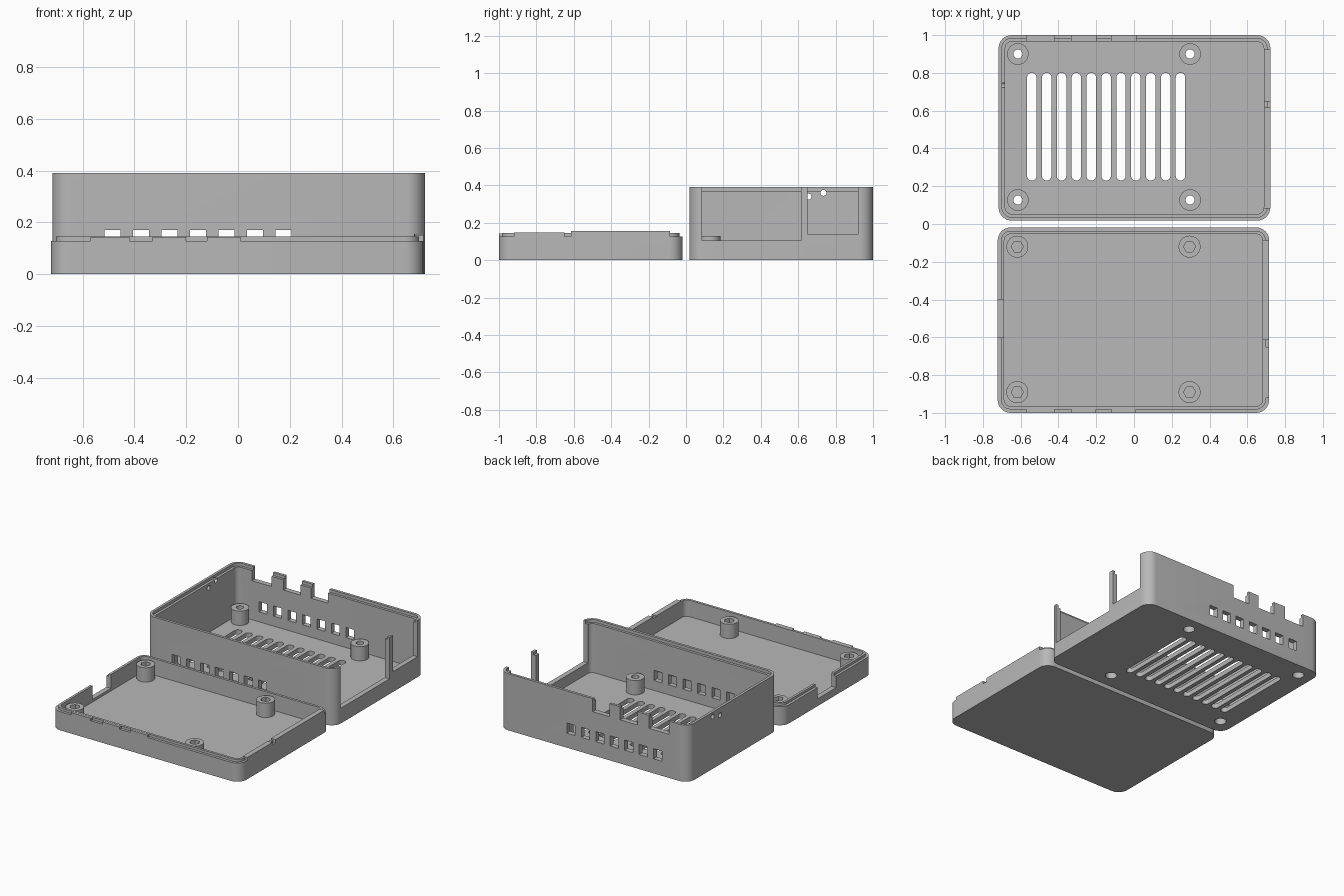
import bpy
import bmesh
from math import pi, cos, sin, radians

cube = bpy.data.objects.get("Cube")
if cube:
    bpy.data.objects.remove(cube, do_unlink=True)

GREY = (0.48, 0.48, 0.48, 1)
plastic = bpy.data.materials.new("grey plastic")
plastic.use_nodes = True
plastic.diffuse_color = GREY
plastic.node_tree.nodes["Principled BSDF"].inputs["Base Color"].default_value = GREY


def prism(name, outline, z0, z1):
    """Extrude a closed outline from z0 to z1."""
    bm = bmesh.new()
    face = bm.faces.new([bm.verts.new((x, y, z0)) for x, y in outline])
    top = bmesh.ops.extrude_face_region(bm, geom=[face])["geom"]
    bmesh.ops.translate(bm, vec=(0, 0, z1 - z0),
                        verts=[v for v in top if isinstance(v, bmesh.types.BMVert)])
    bmesh.ops.recalc_face_normals(bm, faces=bm.faces)
    mesh = bpy.data.meshes.new(name)
    bm.to_mesh(mesh)
    bm.free()
    obj = bpy.data.objects.new(name, mesh)
    bpy.context.collection.objects.link(obj)
    mesh.materials.append(plastic)
    return obj


def rounded(x0, x1, y0, y1, r, inset=0.0, steps=8):
    """Outline of a rounded rectangle, shrunk by inset."""
    pts = []
    corners = [(x1 - r, y1 - r), (x0 + r, y1 - r), (x0 + r, y0 + r), (x1 - r, y0 + r)]
    for q, (cx, cy) in enumerate(corners):
        for i in range(steps + 1):
            a = (q + i / steps) * pi / 2
            pts.append((cx + (r - inset) * cos(a), cy + (r - inset) * sin(a)))
    return pts


def disc(x, y, r, sides=32):
    return [(x + r * cos(2 * pi * i / sides), y + r * sin(2 * pi * i / sides))
            for i in range(sides)]


def box(x0, x1, y0, y1, z0, z1):
    return prism("helper", [(x0, y0), (x1, y0), (x1, y1), (x0, y1)], z0, z1)


def combine(obj, steps):
    """Run (operation, helper) booleans in order, then remove the helpers."""
    for op, helper in steps:
        helper.hide_render = True
        mod = obj.modifiers.new(op, "BOOLEAN")
        mod.operation, mod.object, mod.solver = op, helper, "EXACT"
    bpy.context.view_layer.update()
    graph = bpy.context.evaluated_depsgraph_get()
    mesh = bpy.data.meshes.new_from_object(obj.evaluated_get(graph))
    obj.modifiers.clear()
    obj.data = mesh
    for _, helper in steps:
        bpy.data.objects.remove(helper, do_unlink=True)
    bpy.ops.object.select_all(action="DESELECT")
    obj.select_set(True)
    bpy.context.view_layer.objects.active = obj
    bpy.ops.object.shade_smooth_by_angle(angle=radians(30))


def cut(helper):
    return ("DIFFERENCE", helper)


def add(helper):
    return ("UNION", helper)


WALL, LIP, FLOOR, RADIUS, BOSS_TOP = 0.035, 0.018, 0.032, 0.07, 0.13
PORTS = [(-0.57, -0.42), (-0.33, -0.20), (-0.12, 0.01)]
BOSS_X = (-0.615, 0.297)

# Deep tray: shell with a stepped rim
tray_rect = (-0.717, 0.722, 0.018, 1.0, RADIUS)
TRAY_H = 0.39
tray = prism("deep_tray", rounded(*tray_rect), 0, TRAY_H)
steps = [cut(prism("helper", rounded(*tray_rect, WALL), FLOOR, 0.5)),
         cut(prism("helper", rounded(*tray_rect, LIP), TRAY_H - 0.02, 0.5))]

# Large side openings leaving a thin post between them
steps += [cut(box(0.66, 0.8, 0.085, 0.615, 0.105, 0.5)),
          cut(box(0.66, 0.8, 0.65, 0.92, 0.14, 0.5))]

# Port notches in the back wall
for x0, x1 in PORTS:
    steps.append(cut(box(x0, x1, 0.94, 1.1, 0.30, 0.5)))

# Row of square vents through the front and back walls
for i in range(7):
    x = -0.485 + 0.11 * i
    for y in (0.0, 0.94):
        steps.append(cut(box(x - 0.031, x + 0.031, y, y + 0.1, 0.10, 0.17)))

# Round-ended slots in the floor
for i in range(11):
    x = -0.541 + 0.0787 * i
    steps.append(cut(prism("helper", rounded(x - 0.025, x + 0.025, 0.23, 0.80, 0.0249),
                           -0.1, 0.1)))

# Indicator holes in the left-hand wall
for y, z in ((0.655, 0.34), (0.735, 0.36)):
    hole = prism("helper", disc(0, 0, 0.016, 20), -0.05, 0.05)
    hole.rotation_euler = (0, pi / 2, 0)
    hole.location = (-0.70, y, z)
    steps.append(cut(hole))

# Tray screw posts with through holes and counterbores
for x in BOSS_X:
    for y in (0.127, 0.9):
        steps += [add(prism("helper", disc(x, y, 0.057), 0.01, BOSS_TOP)),
                  cut(prism("helper", disc(x, y, 0.024), -0.1, 0.2)),
                  cut(prism("helper", disc(x, y, 0.037), -0.1, 0.07))]
combine(tray, steps)

# Shallow lid: base, raised inner lip and wall tabs that fill the tray openings
lid_rect = (-0.722, 0.716, -1.0, -0.018, RADIUS)
lid = prism("shallow_lid", rounded(*lid_rect), 0, 0.128)
steps = [add(prism("helper", rounded(*lid_rect, LIP), 0.01, 0.145))]
for x0, x1 in PORTS:
    steps.append(add(box(x0, x1, -1.0, -0.95, 0.05, 0.144)))
steps += [add(box(0.66, 0.716, -0.92, -0.65, 0.05, 0.149)),
          add(box(0.66, 0.716, -0.615, -0.085, 0.05, 0.155)),
          cut(prism("helper", rounded(*lid_rect, WALL), FLOOR, 0.5)),
          cut(box(-0.8, -0.67, -0.6, -0.4, 0.05, 0.5))]

# Lid screw posts with blind hexagonal sockets
for x in BOSS_X:
    for y in (-0.89, -0.12):
        steps += [add(prism("helper", disc(x - 0.003, y, 0.058), 0.01, BOSS_TOP)),
                  cut(prism("helper", disc(x - 0.003, y, 0.032, 6), FLOOR + 0.01, 0.3))]
combine(lid, steps)
